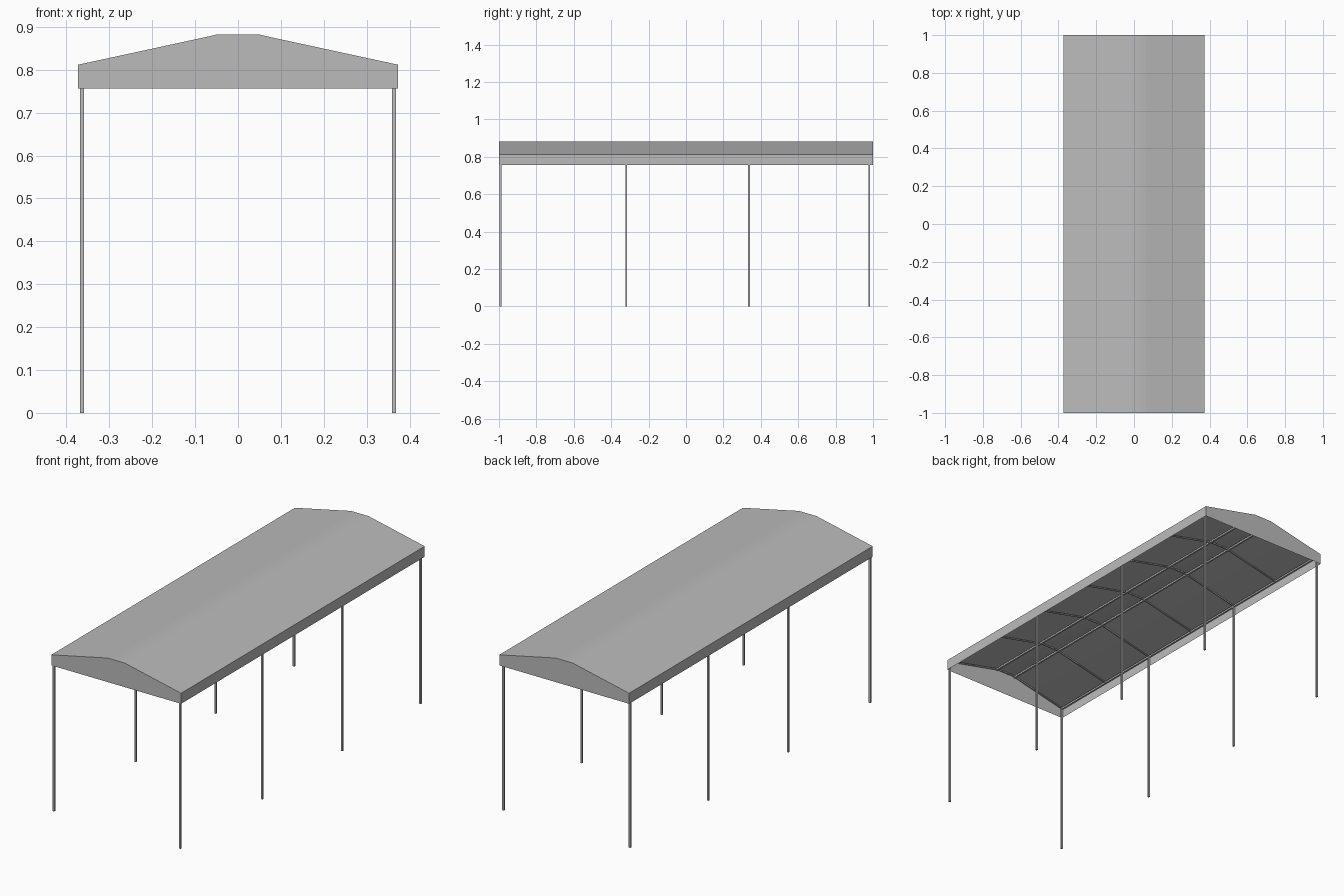
import bpy
from mathutils import Vector

if "Cube" in bpy.data.objects:
    bpy.data.objects.remove(bpy.data.objects["Cube"], do_unlink=True)

grey = bpy.data.materials.new("plain grey")
grey.use_nodes = True
grey.diffuse_color = (0.5, 0.5, 0.5, 1)
grey.node_tree.nodes["Principled BSDF"].inputs["Base Color"].default_value = (0.5, 0.5, 0.5, 1)

HALF_W, END = 0.373, 1.0
EAVE, HEM = 0.812, 0.757
POST_X, BAR = 0.3635, 0.009
right_half = [(HALF_W, EAVE), (0.068, 0.878), (0.052, 0.882)]
PROFILE = [(-x, z) for x, z in right_half] + right_half[::-1]


def make(name, verts, faces):
    mesh = bpy.data.meshes.new(name)
    mesh.from_pydata(verts, [], faces)
    mesh.materials.append(grey)
    obj = bpy.data.objects.new(name, mesh)
    bpy.context.collection.objects.link(obj)
    return obj


def box(name, lo, hi):
    verts = [(x, y, z) for x in (lo[0], hi[0]) for y in (lo[1], hi[1]) for z in (lo[2], hi[2])]
    faces = [(0, 1, 3, 2), (4, 6, 7, 5), (0, 4, 5, 1), (2, 3, 7, 6), (0, 2, 6, 4), (1, 5, 7, 3)]
    return make(name, verts, faces)


def strip(name, section, y0, y1):
    """Sheet swept along y from an open cross-section."""
    n = len(section)
    verts = [(x, y, z) for y in (y0, y1) for x, z in section]
    return make(name, verts, [(i, i + 1, n + i + 1, n + i) for i in range(n - 1)])


# Fabric roof with softly shaded bends
roof = strip("roof_sheet", PROFILE, -END, END)
for face in roof.data.polygons:
    face.use_smooth = True

# Closed gable ends
for name, y in (("front_gable", -END), ("back_gable", END)):
    outline = [(-HALF_W, HEM)] + PROFILE + [(HALF_W, HEM)]
    if y < 0:
        outline.reverse()
    make(name, [(x, y, z) for x, z in outline], [range(len(outline))])

# Side valances, eave rails, purlins
for side, s in (("right", -1), ("left", 1)):
    edge = [(s * HALF_W, HEM), (s * HALF_W, EAVE)]
    strip(side + "_valance", edge if s < 0 else edge[::-1], -END, END)
    h = BAR / 2
    x = s * POST_X
    box(side + "_eave_rail", (x - h, -0.995, 0.798), (x + h, 0.985, 0.807))
    x = s * 0.058
    box(side + "_purlin", (x - h, -0.995, 0.867), (x + h, 0.985, 0.876))

# Posts
POST_Y = (-0.992, -0.32, 0.337, 0.979)
for side, s in (("right", -1), ("left", 1)):
    for i, y in enumerate(POST_Y):
        h = BAR / 2
        x = s * POST_X
        box(f"{side}_post_{i + 1}", (x - h, y - h, 0), (x + h, y + h, 0.805))

# Bent rafters at every post and midway between
rafter_y = list(POST_Y) + [(a + b) / 2 for a, b in zip(POST_Y, POST_Y[1:])]
for i, y in enumerate(sorted(rafter_y)):
    top = [Vector((x * 0.98, y, z - 0.004)) for x, z in PROFILE]
    n = len(top)
    verts = [p + Vector((0, dy, dz)) for dy, dz in
             ((-0.003, 0), (0.003, 0), (0.003, -0.006), (-0.003, -0.006)) for p in top]
    faces = [(k * n + j, k * n + j + 1, (k + 1) % 4 * n + j + 1, (k + 1) % 4 * n + j)
             for k in range(4) for j in range(n - 1)]
    faces += [(0, n, 2 * n, 3 * n), (4 * n - 1, 3 * n - 1, 2 * n - 1, n - 1)]
    make(f"rafter_{i + 1}", verts, faces)
